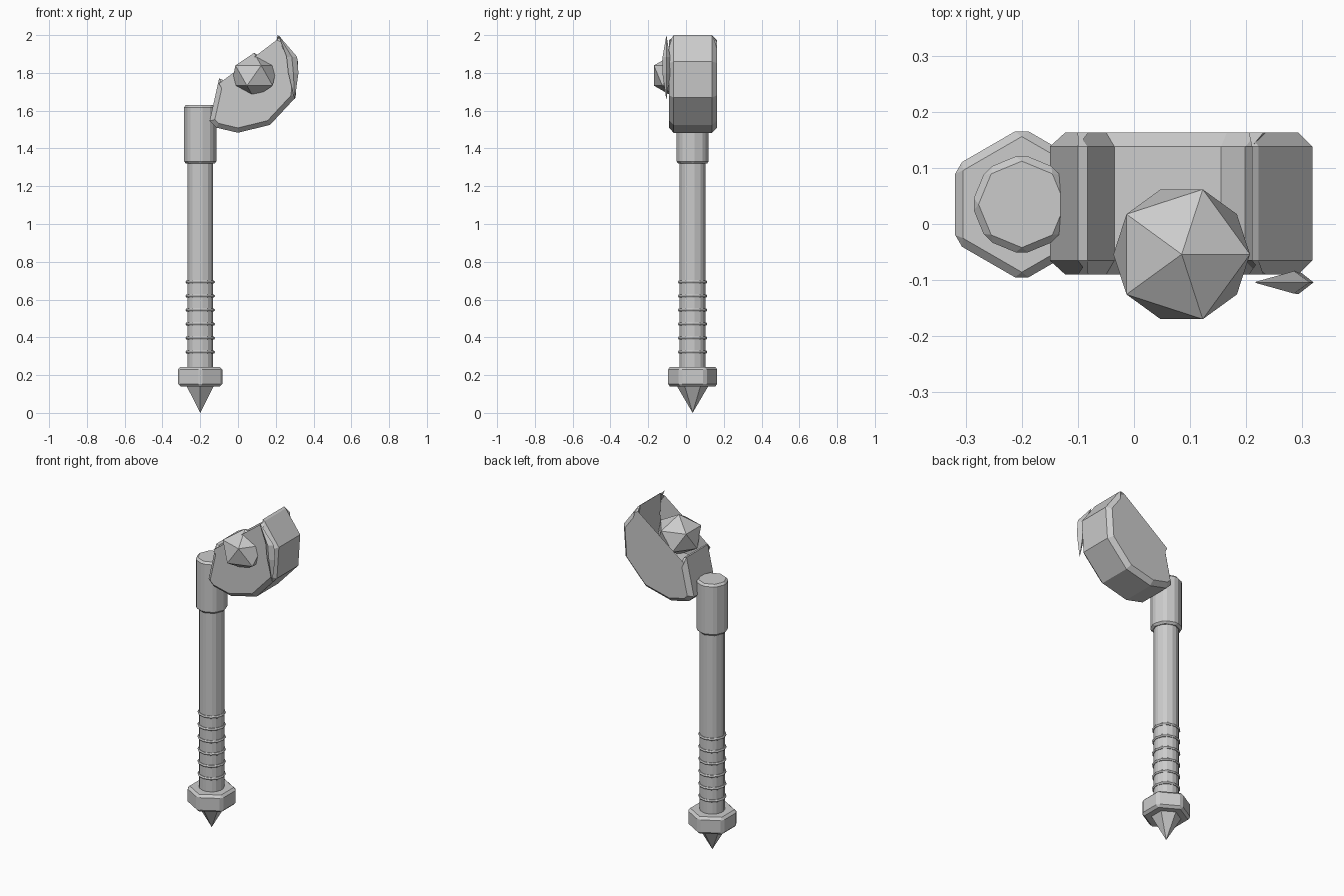
import bpy, bmesh, math
from mathutils import Vector

if "Cube" in bpy.data.objects:
    bpy.data.objects.remove(bpy.data.objects["Cube"])

AX, AY = -0.2, 0.035  # handle axis


def new_object(name, bm):
    bmesh.ops.recalc_face_normals(bm, faces=bm.faces)
    me = bpy.data.meshes.new(name)
    bm.to_mesh(me)
    bm.free()
    ob = bpy.data.objects.new(name, me)
    bpy.context.collection.objects.link(ob)
    return ob


def prism(name, sides, r_low, r_high, z0, z1, bevel=0.0):
    bpy.ops.mesh.primitive_cone_add(vertices=sides, radius1=r_low, radius2=r_high,
                                    depth=z1 - z0, location=(AX, AY, (z0 + z1) / 2))
    ob = bpy.context.object
    ob.name = name
    if bevel:
        mod = ob.modifiers.new("Bevel", 'BEVEL')
        mod.width = bevel
        mod.segments = 1
        mod.limit_method = 'ANGLE'
        mod.angle_limit = math.radians(30)
    return ob


def inset(pts, d, limit):
    """Offset a counter-clockwise outline inwards with a capped mitre."""
    out = []
    for i, p in enumerate(pts):
        a = (p - pts[i - 1]).normalized()
        b = (pts[(i + 1) % len(pts)] - p).normalized()
        n = Vector((-a.y - b.y, a.x + b.x)).normalized()
        c = max(n.dot(Vector((-a.y, a.x))), 0.05)
        out.append(p + n * min(d / c, limit))
    return out


def loft(bm, rings):
    for r, s in zip(rings, rings[1:]):
        n = len(r)
        for i in range(n):
            bm.faces.new((r[i], r[(i + 1) % n], s[(i + 1) % n], s[i]))


# handle: spike, pommel, shaft, socket
prism("pommel_spike", 6, 0.0, 0.085, 0.0, 0.145)
prism("pommel", 6, 0.137, 0.137, 0.14, 0.243, 0.014)
prism("shaft", 8, 0.073, 0.073, 0.23, 1.34, 0.012)
prism("socket", 8, 0.09, 0.09, 1.32, 1.63, 0.012)

# grip rings
for i in range(6):
    bpy.ops.mesh.primitive_torus_add(major_segments=12, minor_segments=6, major_radius=0.069,
                                     minor_radius=0.009,
                                     location=(AX, AY, 0.322 + i * 0.0742))
    bpy.context.object.name = f"grip_ring_{i + 1}"

# hooked head: chamfered extrusion of a crescent outline
outline = [Vector(p) for p in (
    (-0.15, 1.545), (-0.115, 1.51), (0.0, 1.483), (0.17, 1.525), (0.305, 1.67),
    (0.318, 1.86), (0.222, 1.992), (0.21, 2.0), (0.218, 1.87), (0.198, 1.725),
    (0.155, 1.685), (-0.035, 1.672), (-0.083, 1.765), (-0.1, 1.77))]
small = inset(outline, 0.025, 0.042)
bm = bmesh.new()
rings = [[bm.verts.new((p.x, y, p.y)) for p in pts] for y, pts in
         ((-0.09, small), (-0.065, outline), (0.138, outline), (0.163, small))]
loft(bm, rings)
bm.faces.new(rings[0])
bm.faces.new(rings[-1])
new_object("hooked_head", bm)

# faceted stone held in the hook
bpy.ops.mesh.primitive_ico_sphere_add(subdivisions=1, radius=1, location=(0.085, -0.054, 1.786))
gem = bpy.context.object
gem.name = "faceted_stone"
gem.scale = (0.136, 0.136, 0.12)

# small blade in front of the hook tip: diamond cross-sections tapering to points
bm = bmesh.new()
rings = []
for x, z, w, t in ((0.217, 1.995, 0.001, 0.001), (0.285, 1.885, 0.028, 0.02),
                   (0.293, 1.80, 0.027, 0.021), (0.300, 1.662, 0.001, 0.001)):
    rings.append([bm.verts.new((x + dx * w, -0.104 + dy * t, z))
                  for dx, dy in ((1, 0), (0, 1), (-1, 0), (0, -1))])
loft(bm, rings)
bm.faces.new(rings[0])
bm.faces.new(rings[-1])
new_object("front_blade", bm)
